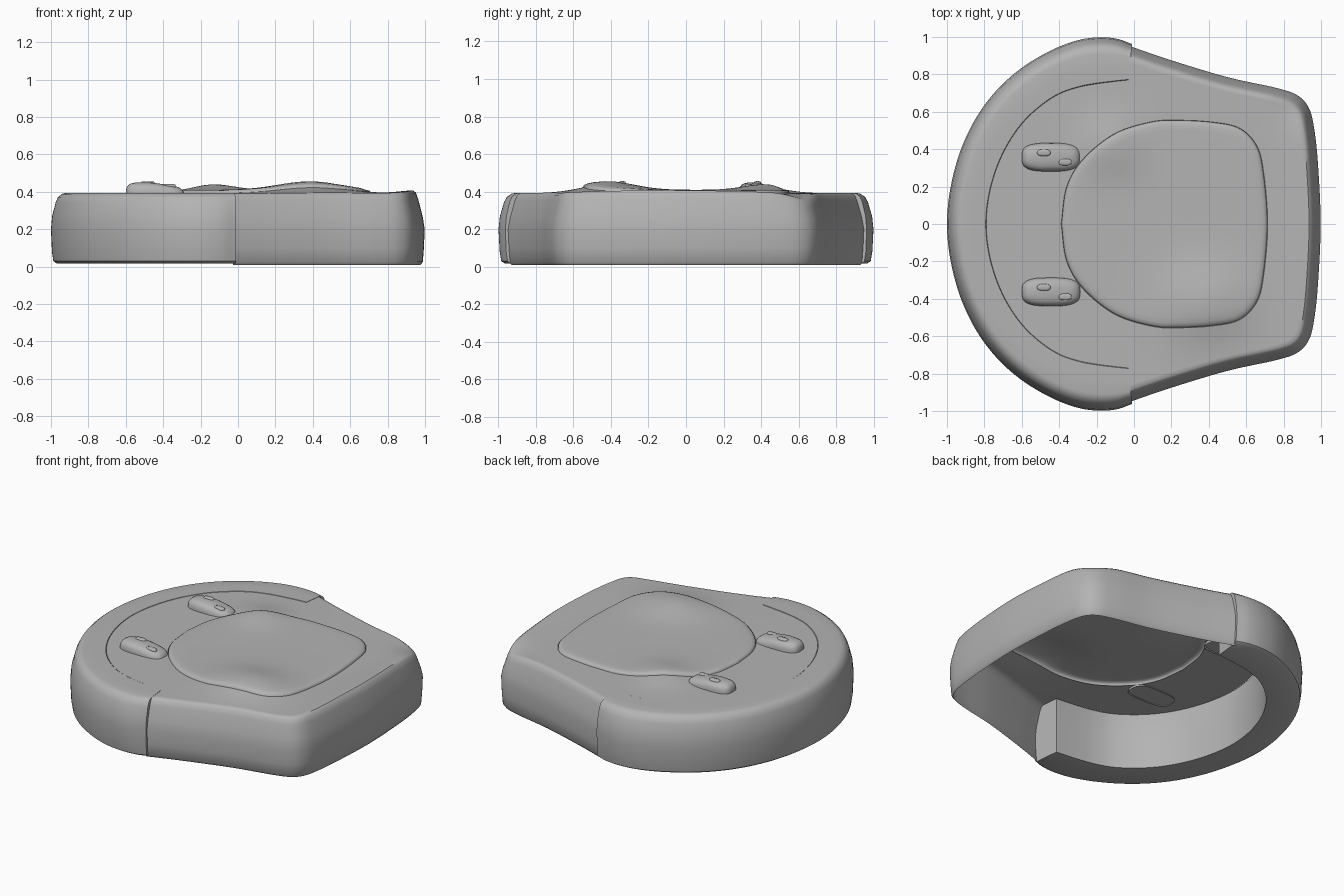
import bpy, bmesh, math
from mathutils import Vector

if "Cube" in bpy.data.objects:
    bpy.data.objects.remove(bpy.data.objects["Cube"])

# Mid-dark grey shared by all parts
grey = bpy.data.materials.new("dark_grey")
grey.diffuse_color = (0.455, 0.455, 0.455, 1)
grey.use_nodes = True
grey.node_tree.nodes["Principled BSDF"].inputs["Base Color"].default_value = grey.diffuse_color


def spline(pts, n=8):
    """Catmull-Rom curve through 2D points."""
    p = [Vector(q) for q in pts]
    p = [2 * p[0] - p[1]] + p + [2 * p[-1] - p[-2]]
    out = []
    for i in range(1, len(p) - 2):
        a, b, c, d = p[i - 1:i + 3]
        for k in range(n):
            t = k / n
            out.append(0.5 * (2 * b + (c - a) * t + (2 * a - 5 * b + 4 * c - d) * t * t
                              + (3 * b - a - 3 * c + d) * t ** 3))
    return out + [p[-2].copy()]


def mirrored(half):
    """Half outline ending on y = 0, continued on the -y side."""
    return half + [(x, -y) for x, y in half[-2::-1]]


def bump(x, y, cx, cy, rx, ry):
    return math.exp(-((x - cx) / rx) ** 2 - ((y - cy) / ry) ** 2)


def height(x, y):
    """Gently uneven top surface."""
    return (0.392 + 0.046 * bump(x, y, 0.38, -0.42, 0.24, 0.2)
            + 0.03 * bump(x, y, -0.13, 0.42, 0.16, 0.16)
            + 0.016 * bump(x, y, 0.95, -0.1, 0.13, 0.6)
            - 0.045 * bump(x, y, 0.92, 0.68, 0.14, 0.13))


def loft(bm, rings, closed):
    """Skin successive rings of points."""
    vs = [[bm.verts.new(p) for p in r] for r in rings]
    n = len(vs[0])
    for a, b in zip(vs, vs[1:]):
        for i in range(n if closed else n - 1):
            j = (i + 1) % n
            bm.faces.new((a[i], a[j], b[j], b[i]))
    return vs


def finish(bm, name, angle=40):
    bmesh.ops.remove_doubles(bm, verts=bm.verts, dist=0.0004)
    bmesh.ops.recalc_face_normals(bm, faces=bm.faces)
    if sum(f.normal.z * f.calc_area() for f in bm.faces) < -0.01:
        bmesh.ops.reverse_faces(bm, faces=bm.faces)
    me = bpy.data.meshes.new(name)
    bm.to_mesh(me)
    bm.free()
    me.materials.append(grey)
    ob = bpy.data.objects.new(name, me)
    bpy.context.collection.objects.link(ob)
    bpy.ops.object.select_all(action='DESELECT')
    ob.select_set(True)
    bpy.context.view_layer.objects.active = ob
    bpy.ops.object.shade_smooth_by_angle(angle=math.radians(angle))
    return ob


# Plan outlines
skirt = spline(mirrored([(-0.02, 0.95), (0.2, 0.875), (0.5, 0.785), (0.75, 0.73), (0.87, 0.69),
                         (0.935, 0.62), (0.965, 0.5), (0.985, 0.3), (0.998, 0)]))
outer = spline(mirrored([(-0.01, 0.962), (-0.09, 0.99), (-0.19, 0.998), (-0.31, 0.98), (-0.45, 0.925),
                         (-0.6, 0.835), (-0.73, 0.72), (-0.84, 0.575), (-0.925, 0.4),
                         (-0.98, 0.2), (-1, 0)]))
inner = spline(mirrored([(-0.03, 0.77), (-0.12, 0.76), (-0.21, 0.748), (-0.3, 0.73), (-0.4, 0.695),
                         (-0.5, 0.63), (-0.595, 0.54), (-0.675, 0.425), (-0.735, 0.295),
                         (-0.775, 0.15), (-0.79, 0)]))
pad = spline(mirrored([(-0.39, 0), (-0.36, 0.2), (-0.27, 0.35), (-0.1, 0.485), (0.1, 0.548),
                       (0.25, 0.555), (0.42, 0.545), (0.56, 0.515), (0.65, 0.43), (0.69, 0.3),
                       (0.715, 0)]))[:-1]
C = Vector((0.2, 0))


def pad_point(p):
    """Where the ray from the pad centre to p crosses the pad outline."""
    d = (p - C).normalized()
    for a, b in zip(pad, pad[1:] + pad[:1]):
        ca, cb = d.cross(a - C), d.cross(b - C)
        if ca * cb <= 0 and ca != cb:
            q = a + (b - a) * (ca / (ca - cb))
            if (q - C).dot(d) > 0:
                return q
    return C + d * 0.55


def inset(pts, d):
    """Offset an open outline inward."""
    res = []
    for i, p in enumerate(pts):
        t = (pts[min(i + 1, len(pts) - 1)] - pts[max(i - 1, 0)]).normalized()
        res.append(p + Vector((t.y, -t.x)) * d)
    return res


# Open shell: skirt around the back, top plate up to the pad
bm = bmesh.new()
rings = []
for d, z in [(0.022, 0.01), (0.01, 0.025), (0.004, 0.1), (0, 0.2), (0.01, 0.26),
             (0.035, 0.35), (0.047, 0.38), (0.062, 1)]:
    ring = inset(skirt, d)
    rings.append([(p.x, p.y, height(p.x, p.y) if z == 1 else
                   z + max(0, z - 0.2) / 0.18 * (height(p.x, p.y) - 0.392)) for p in ring])
loft(bm, rings, False)
loop = inset(skirt, 0.062)
step = loop[-1].lerp(inner[-1], 0.5)
loop = loop + [step] + list(reversed(inner)) + [Vector((step.x, -step.y))]
edge = [pad_point(p) for p in loop]
rings = []
for k in range(13):
    pts = [a.lerp(b, k / 12) for a, b in zip(loop, edge)]
    rings.append([(p.x, p.y, height(p.x, p.y)) for p in pts])
rings.append([(*C.lerp(q, 0.997), height(*q) - 0.004) for q in edge])
loft(bm, rings, True)
finish(bm, "body_shell")

# Wrap-around front bumper, a closed C-shaped bar
bm = bmesh.new()
profile = [(0.14, 0.018), (0.06, 0.03), (0.025, 0.08), (0, 0.2), (0.03, 0.27), (0.12, 0.345),
           (0.18, 0.372), (0.28, 0.389), (0.36, 0.393), (0.65, 0.394), (0.985, 0.394),
           (1, 0.386), (1, 0.2), (1, 0.018)]
secs = loft(bm, [[(*o.lerp(i, s), z) for s, z in profile] for o, i in zip(outer, inner)], False)
for a, b in zip(secs, secs[1:]):
    bm.faces.new((a[-1], a[0], b[0], b[-1]))
bm.faces.new(secs[0])
bm.faces.new(secs[-1])
finish(bm, "front_bumper")

# Cushioned centre pad
bm = bmesh.new()
rings = []
for s, dz in [(0.997, -0.004), (0.993, 0.006), (0.98, 0.013), (0.95, 0.017)] + \
        [(0.9 - 0.1 * k, 0.018) for k in range(9)]:
    pts = [C + (p - C) * s for p in pad]
    rings.append([(p.x, p.y, height(p.x, p.y) + dz) for p in pts])
vs = loft(bm, rings, True)
bm.faces.new(vs[-1])
finish(bm, "centre_pad")


# Raised pods with two small oval buttons each
def dome(name, cx, cy, a, b, e, levels, slope=0.0, n=40):
    bm = bmesh.new()
    rings = []
    for s, z in levels:
        ring = []
        for k in range(n):
            t = 2 * math.pi * k / n
            u, v = math.cos(t), math.sin(t)
            x = math.copysign(abs(u) ** (2 / e), u) * max(a - b * (1 - s), a * s)
            y = math.copysign(abs(v) ** (2 / e), v) * b * s
            ring.append((cx + x, cy + y, z - slope * max(0, x + 0.02) * (z > 0.4)))
        rings.append(ring)
    vs = loft(bm, rings, True)
    bm.faces.new(vs[-1])
    finish(bm, name, 50)


for side, cy in (("left", 0.357), ("right", -0.363)):
    dome("pod_" + side, -0.442, cy, 0.158, 0.076, 3.2,
         [(1, 0.385), (1, 0.402), (0.95, 0.421), (0.84, 0.435), (0.65, 0.444), (0.35, 0.449), (0.05, 0.45)], 0.15)
    for tag, dx, dy, top in (("a", -0.04, 0.024, 0.456), ("b", 0.073, -0.026, 0.441)):
        dome("button_%s_%s" % (tag, side), -0.442 + dx, cy + dy, 0.036, 0.018, 2.6,
             [(1, top - 0.03), (1, top - 0.006), (0.8, top - 0.001), (0.3, top)], 0, 24)
